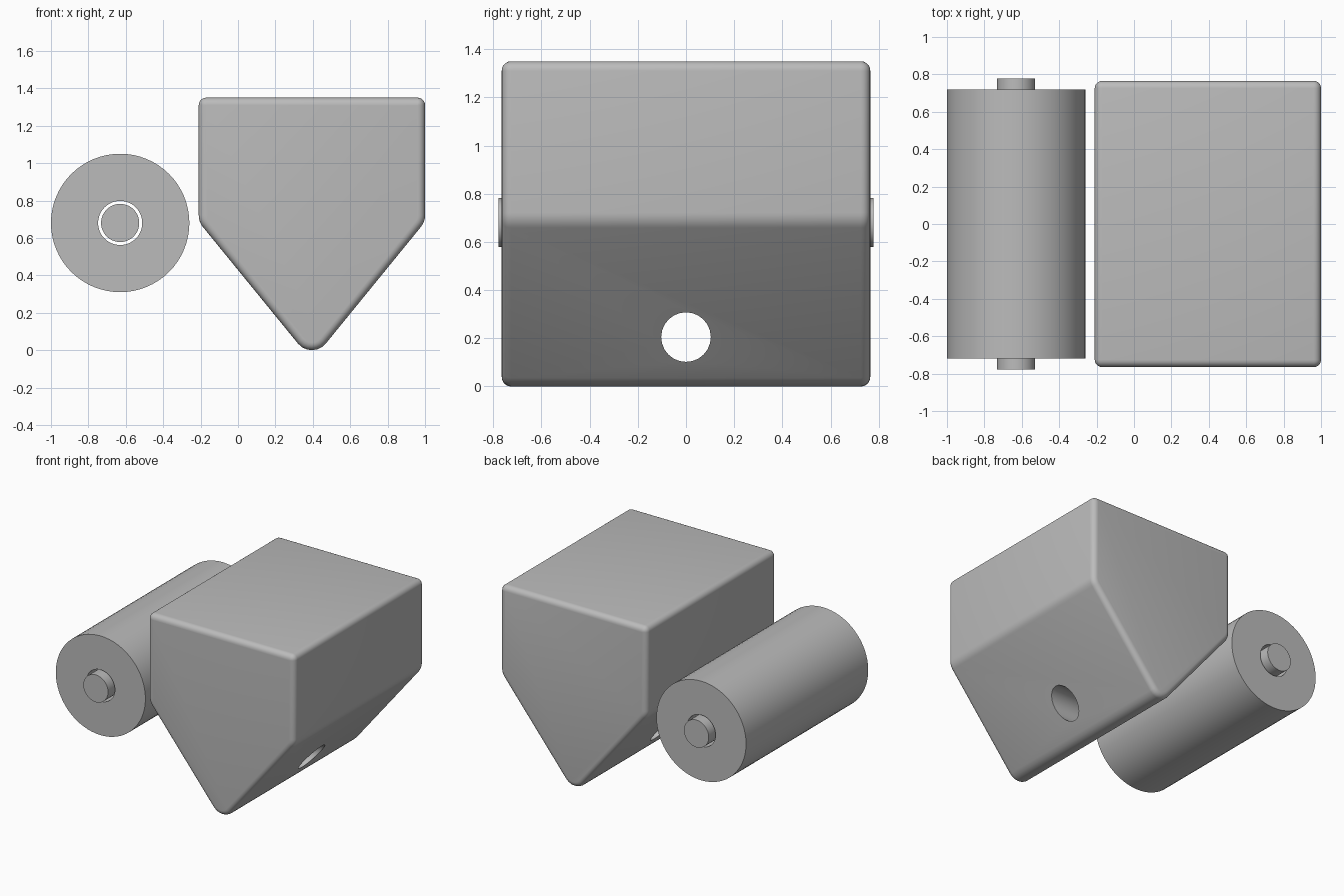
import bpy, bmesh, math
from mathutils import Vector, Matrix

cube = bpy.data.objects.get("Cube")
if cube:
    bpy.data.objects.remove(cube, do_unlink=True)

grey = bpy.data.materials.new("plain grey")
grey.use_nodes = True
colour = (0.5, 0.5, 0.5, 1)
grey.diffuse_color = colour
grey.node_tree.nodes["Principled BSDF"].inputs["Base Color"].default_value = colour


def make_object(name, bm):
    bmesh.ops.recalc_face_normals(bm, faces=bm.faces)
    mesh = bpy.data.meshes.new(name)
    bm.to_mesh(mesh)
    bm.free()
    mesh.materials.append(grey)
    obj = bpy.data.objects.new(name, mesh)
    bpy.context.collection.objects.link(obj)
    return obj


def shade(obj, angle=35):
    bpy.ops.object.select_all(action="DESELECT")
    obj.select_set(True)
    bpy.context.view_layer.objects.active = obj
    bpy.ops.object.shade_smooth_by_angle(angle=math.radians(angle))


def cylinder(name, radius, length, axis, centre, sides):
    bm = bmesh.new()
    turn = Vector((0, 0, 1)).rotation_difference(Vector(axis)).to_matrix().to_4x4()
    bmesh.ops.create_cone(bm, cap_ends=True, segments=sides, radius1=radius,
                          radius2=radius, depth=length,
                          matrix=Matrix.Translation(centre) @ turn)
    return make_object(name, bm)


def rounded(corners, steps=6):
    """Round each (x, z, radius) corner of a closed outline with an arc."""
    outline = []
    for i, (x, z, r) in enumerate(corners):
        p = Vector((x, z))
        a = (Vector(corners[i - 1][:2]) - p).normalized()
        b = (Vector(corners[(i + 1) % len(corners)][:2]) - p).normalized()
        half = a.angle(b) / 2
        centre = p + (a + b).normalized() * r / math.sin(half)
        start = p + a * r / math.tan(half) - centre
        end = p + b * r / math.tan(half) - centre
        sweep = start.angle(end)
        for k in range(steps + 1):
            t = k / steps
            arm = start * math.sin((1 - t) * sweep) + end * math.sin(t * sweep)
            outline.append(centre + arm / math.sin(sweep))
    return outline


def cut(obj, cutter):
    mod = obj.modifiers.new("cut", "BOOLEAN")
    mod.operation = "DIFFERENCE"
    mod.solver = "EXACT"
    mod.object = cutter
    bpy.context.view_layer.objects.active = obj
    bpy.ops.object.modifier_apply(modifier=mod.name)
    bpy.data.objects.remove(cutter, do_unlink=True)


# Wedge-bottomed block with softened edges
MID, HALF, DEPTH = 0.395, 0.605, 0.765
corners = [(MID - HALF, 1.35, 0.04), (MID - HALF, 0.686, 0.1), (MID, -0.056, 0.096),
           (MID + HALF, 0.686, 0.1), (MID + HALF, 1.35, 0.04)]
bm = bmesh.new()
front = bm.faces.new([bm.verts.new((p.x, -DEPTH, p.y)) for p in rounded(corners)])
back = bmesh.ops.extrude_face_region(bm, geom=[front], use_keep_orig=True)
bmesh.ops.translate(bm, vec=(0, 2 * DEPTH, 0),
                    verts=[v for v in back["geom"] if isinstance(v, bmesh.types.BMVert)])
rims = [e for e in bm.edges if abs(e.verts[0].co.y - e.verts[1].co.y) < 0.01]
bmesh.ops.bevel(bm, geom=rims, offset=0.039, segments=5, profile=0.5,
                affect="EDGES", clamp_overlap=True)
block = make_object("wedge_block", bm)

# Cross hole through the point of the wedge
cut(block, cylinder("hole_cutter", 0.103, 3, (1, 0, 0), (MID, 0, 0.205), 24))
shade(block)

# Bored roller with a loose axle running through it
ROLLER = (-0.63, 0, 0.68)
roller = cylinder("roller", 0.37, 1.44, (0, 1, 0), ROLLER, 64)
cut(roller, cylinder("bore_cutter", 0.118, 3, (0, 1, 0), ROLLER, 48))
shade(roller)
shade(cylinder("axle", 0.102, 1.555, (0, 1, 0), ROLLER, 48))
